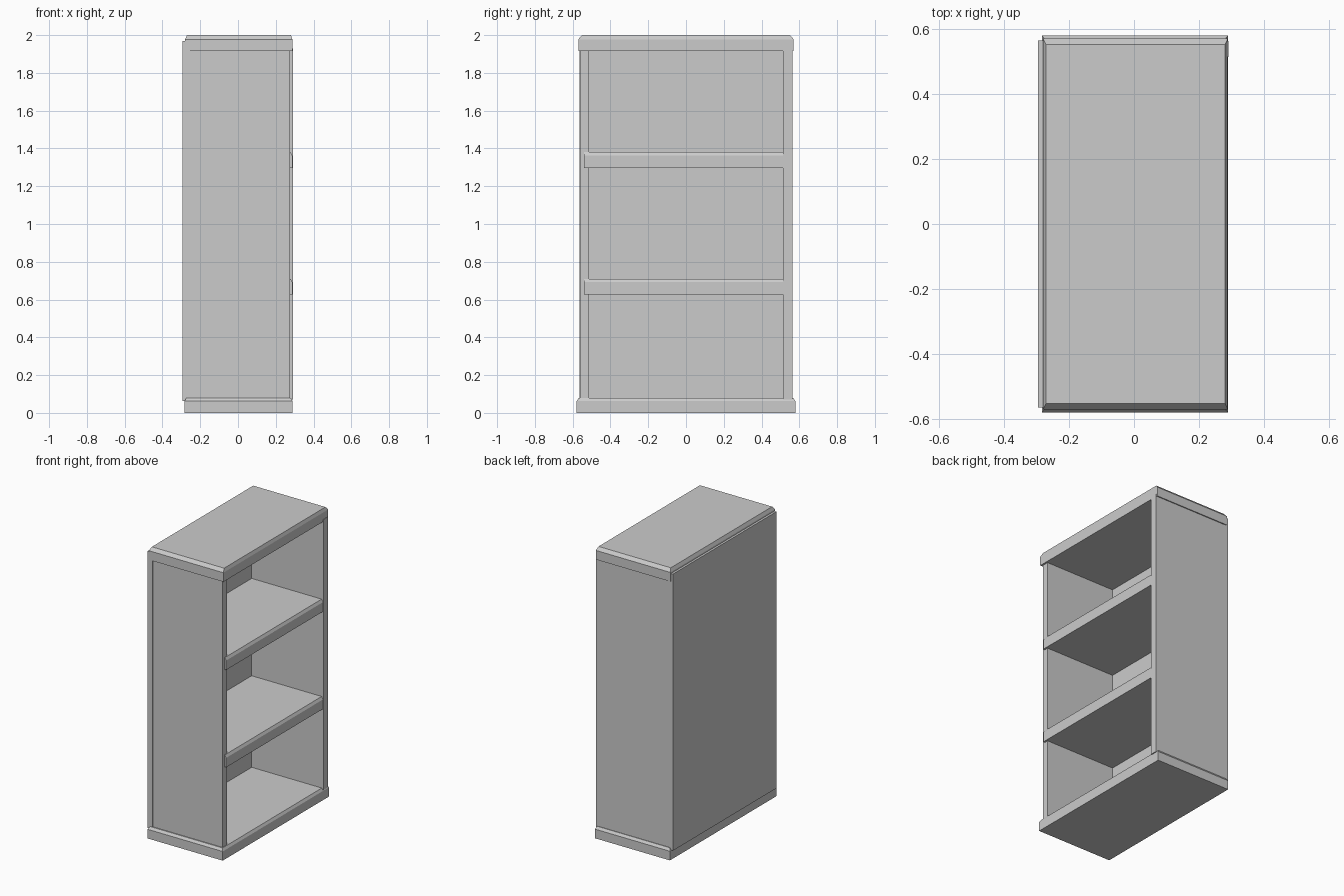
import bpy
import bmesh
from mathutils import Vector

cube = bpy.data.objects.get("Cube")
if cube:
    bpy.data.objects.remove(cube, do_unlink=True)

# One plain grey for the whole bookcase
grey = bpy.data.materials.new("light_grey")
grey.use_nodes = True
colour = (0.6, 0.6, 0.6, 1)
grey.diffuse_color = colour
grey.node_tree.nodes["Principled BSDF"].inputs["Base Color"].default_value = colour


def board(name, x, y, z, bevel=None):
    """Board from (min, max) ranges; bevel = top-edge insets (back, front, ends, height)."""
    bm = bmesh.new()
    bmesh.ops.create_cube(bm, size=1)
    ranges = (x, y, z)
    shoulder = z[1] - bevel[3] if bevel else z[1]
    for v in bm.verts:
        v.co = Vector([r[1] if c > 0 else r[0] for c, r in zip(v.co, ranges)])
        v.co.z = min(v.co.z, shoulder)
    if bevel:
        # Raise the top face and draw its edges inward
        back, front, ends, _ = bevel
        bm.normal_update()
        top = max(bm.faces, key=lambda f: f.normal.z)
        out = bmesh.ops.extrude_discrete_faces(bm, faces=[top])
        mid_x, mid_y = sum(x) / 2, sum(y) / 2
        for v in out["faces"][0].verts:
            v.co.x += back if v.co.x < mid_x else -front
            v.co.y += ends if v.co.y < mid_y else -ends
            v.co.z = z[1]
    bmesh.ops.recalc_face_normals(bm, faces=bm.faces)
    mesh = bpy.data.meshes.new(name)
    bm.to_mesh(mesh)
    bm.free()
    mesh.materials.append(grey)
    obj = bpy.data.objects.new(name, mesh)
    bpy.context.collection.objects.link(obj)
    return obj


# Plinth and top with chamfered upper edges
board("base", (-0.283, 0.289), (-0.579, 0.579), (0, 0.08), (0.01, 0.01, 0.012, 0.017))
board("top", (-0.28, 0.288), (-0.57, 0.57), (1.915, 2), (0.01, 0.008, 0.019, 0.022))

# Upright panels; one stands slightly proud of the shelf fronts
board("side_panel_near", (-0.257, 0.275), (-0.56, -0.513), (0.07, 1.93))
board("side_panel_far", (-0.278, 0.291), (0.513, 0.563), (0.07, 1.93))
board("back_panel", (-0.295, -0.255), (-0.564, 0.564), (0.064, 1.968))

# Shelves with a chamfered front edge, housed into the panels
for name, height in (("lower_shelf", 0.71), ("upper_shelf", 1.38)):
    board(name, (-0.265, 0.288), (-0.54, 0.52), (height - 0.083, height),
          (0, 0.01, 0, 0.018))
